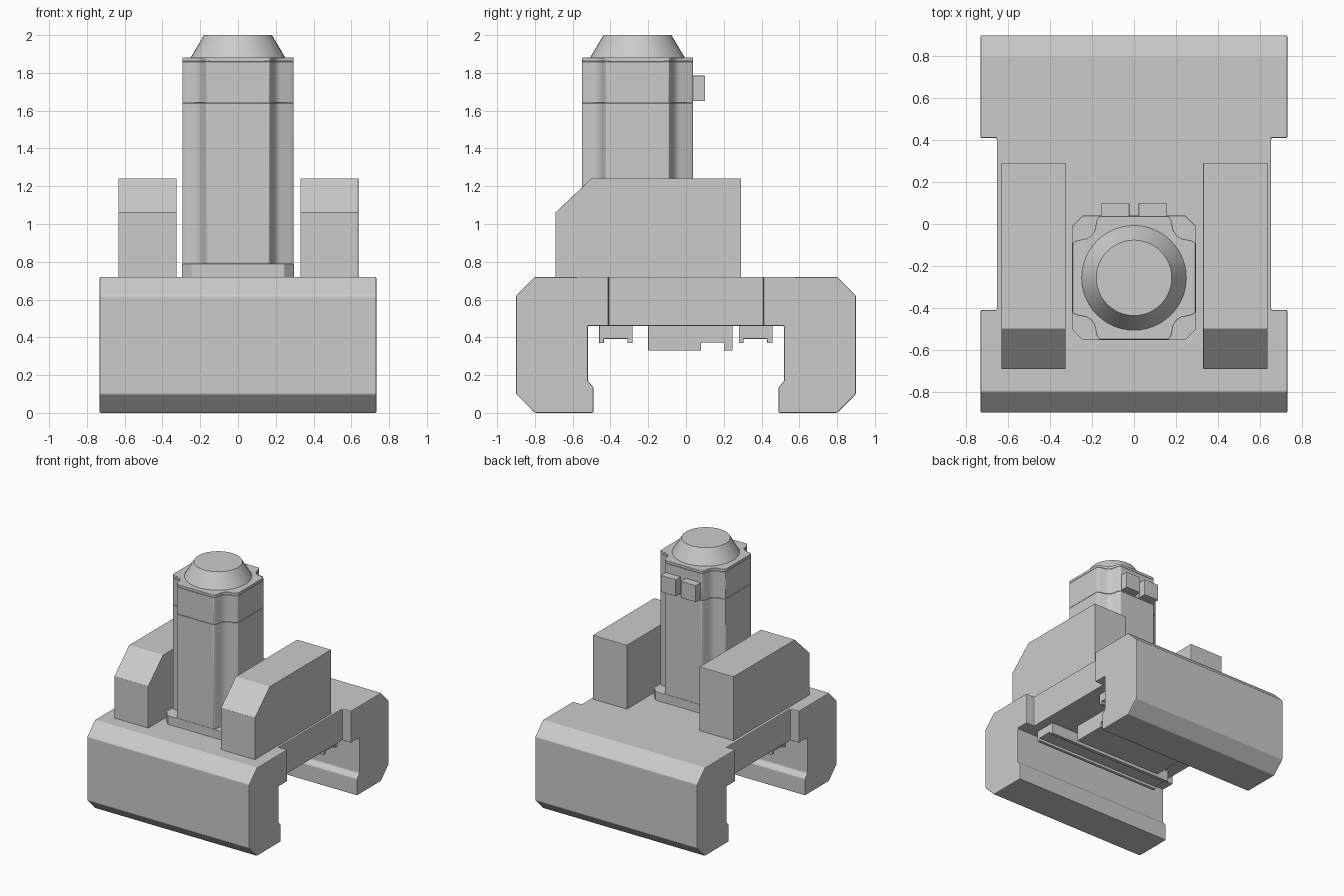
import bpy, bmesh
from math import radians
from mathutils import Vector

if "Cube" in bpy.data.objects:
    bpy.data.objects.remove(bpy.data.objects["Cube"])

grey = bpy.data.materials.new("plain_grey")
grey.use_nodes = True
colour = (0.6, 0.6, 0.6, 1)
grey.diffuse_color = colour
grey.node_tree.nodes["Principled BSDF"].inputs["Base Color"].default_value = colour

MOTOR_Y = -0.257


def prism(name, points, axis, lo, hi, bevel=0.0):
    """Extrude a closed profile along x (points are y, z) or z (points are x, y)."""
    bm = bmesh.new()
    if axis == "x":
        verts = [bm.verts.new((lo, a, b)) for a, b in points]
        move = Vector((hi - lo, 0, 0))
    else:
        verts = [bm.verts.new((a, b, lo)) for a, b in points]
        move = Vector((0, 0, hi - lo))
    face = bm.faces.new(verts)
    new = bmesh.ops.extrude_face_region(bm, geom=[face])["geom"]
    bmesh.ops.translate(bm, vec=move, verts=[v for v in new if isinstance(v, bmesh.types.BMVert)])
    bmesh.ops.recalc_face_normals(bm, faces=bm.faces)
    return finish(name, bm, bevel)


def finish(name, bm, bevel=0.0):
    mesh = bpy.data.meshes.new(name)
    bm.to_mesh(mesh)
    bm.free()
    mesh.materials.append(grey)
    obj = bpy.data.objects.new(name, mesh)
    bpy.context.collection.objects.link(obj)
    if bevel:
        add_bevel(obj, bevel)
    return obj


def add_bevel(obj, width):
    mod = obj.modifiers.new("edge_bevel", "BEVEL")
    mod.width = width
    mod.segments = 2
    mod.limit_method = "ANGLE"
    mod.angle_limit = radians(40)


def rect(a0, a1, b0, b1):
    return [(a0, b0), (a1, b0), (a1, b1), (a0, b1)]


def smooth(obj, angle=40):
    bpy.ops.object.select_all(action="DESELECT")
    obj.select_set(True)
    bpy.context.view_layer.objects.active = obj
    bpy.ops.object.shade_smooth_by_angle(angle=radians(angle))


# Saddle body: bridge with two hooked legs
half = [(0.41, 0.46), (0.52, 0.46), (0.52, 0.17), (0.49, 0.135), (0.49, 0),
        (0.8, 0), (0.9, 0.1), (0.9, 0.62), (0.8, 0.72)]
profile = half + [(-y, z) for y, z in reversed(half)]
body = prism("saddle_body", profile, "x", -0.732, 0.732)

# Side recesses of the bridge
for side, lo, hi in (("left", 0.655, 0.9), ("right", -0.9, -0.655)):
    cutter = prism(side + "_recess_cutter", rect(-0.41, 0.41, 0.3, 0.9), "x", lo, hi)
    cutter.hide_render = True
    cutter.hide_viewport = True
    cut = body.modifiers.new(side + "_recess", "BOOLEAN")
    cut.operation = "DIFFERENCE"
    cut.solver = "EXACT"
    cut.object = cutter
add_bevel(body, 0.006)

# Guide rails and centre block under the bridge
for name, y in (("front_guide", -0.46), ("rear_guide", 0.28)):
    prism(name, [(y, 0.47), (y, 0.37), (y + 0.025, 0.37), (y + 0.025, 0.392),
                 (y + 0.15, 0.392), (y + 0.15, 0.37), (y + 0.178, 0.37), (y + 0.178, 0.47)],
          "x", -0.58, 0.58, 0.003)
prism("centre_block", [(-0.2, 0.47), (-0.2, 0.33), (0.08, 0.33), (0.08, 0.372), (0.2, 0.372),
                       (0.2, 0.33), (0.247, 0.33), (0.247, 0.47)], "x", -0.4, 0.4, 0.003)

# Side housings with sloped fronts
housing = [(-0.692, 0.71), (0.291, 0.71), (0.291, 1.242), (-0.5, 1.242), (-0.692, 1.06)]
prism("left_housing", housing, "x", 0.33, 0.637, 0.003)
prism("right_housing", housing, "x", -0.633, -0.326, 0.003)


def four_corners(corner):
    """Repeat a +x +y corner path around the motor axis."""
    loop = []
    for k in range(4):
        for x, y in corner:
            for _ in range(k):
                x, y = -y, x
            loop.append((x, y + MOTOR_Y))
    return loop


# Motor: chamfered flange, body with scooped corners, rear cover and lid
flange = four_corners([(0.297, 0.245), (0.245, 0.297)])
prism("motor_flange", flange, "z", 0.71, 0.79, 0.003)
scoop = four_corners([(0.294, 0.165), (0.275, 0.178), (0.225, 0.188), (0.203, 0.203),
                      (0.188, 0.225), (0.178, 0.275), (0.165, 0.294)])
for name, lo, hi in (("motor_body", 0.785, 1.64), ("motor_cover", 1.64, 1.86), ("motor_lid", 1.86, 1.882)):
    smooth(prism(name, scoop, "z", lo, hi, 0.003))

# Tapered end cap
bm = bmesh.new()
bmesh.ops.create_cone(bm, cap_ends=True, segments=48, radius1=0.254, radius2=0.18, depth=0.125)
bmesh.ops.translate(bm, vec=(0, MOTOR_Y, 1.9375), verts=bm.verts)
smooth(finish("motor_end_cap", bm))

# Connectors on the back of the motor
for name, x in (("left_connector", 0.0225), ("right_connector", -0.1575)):
    prism(name, rect(0.02, 0.1, 1.65, 1.785), "x", x, x + 0.135, 0.002)
